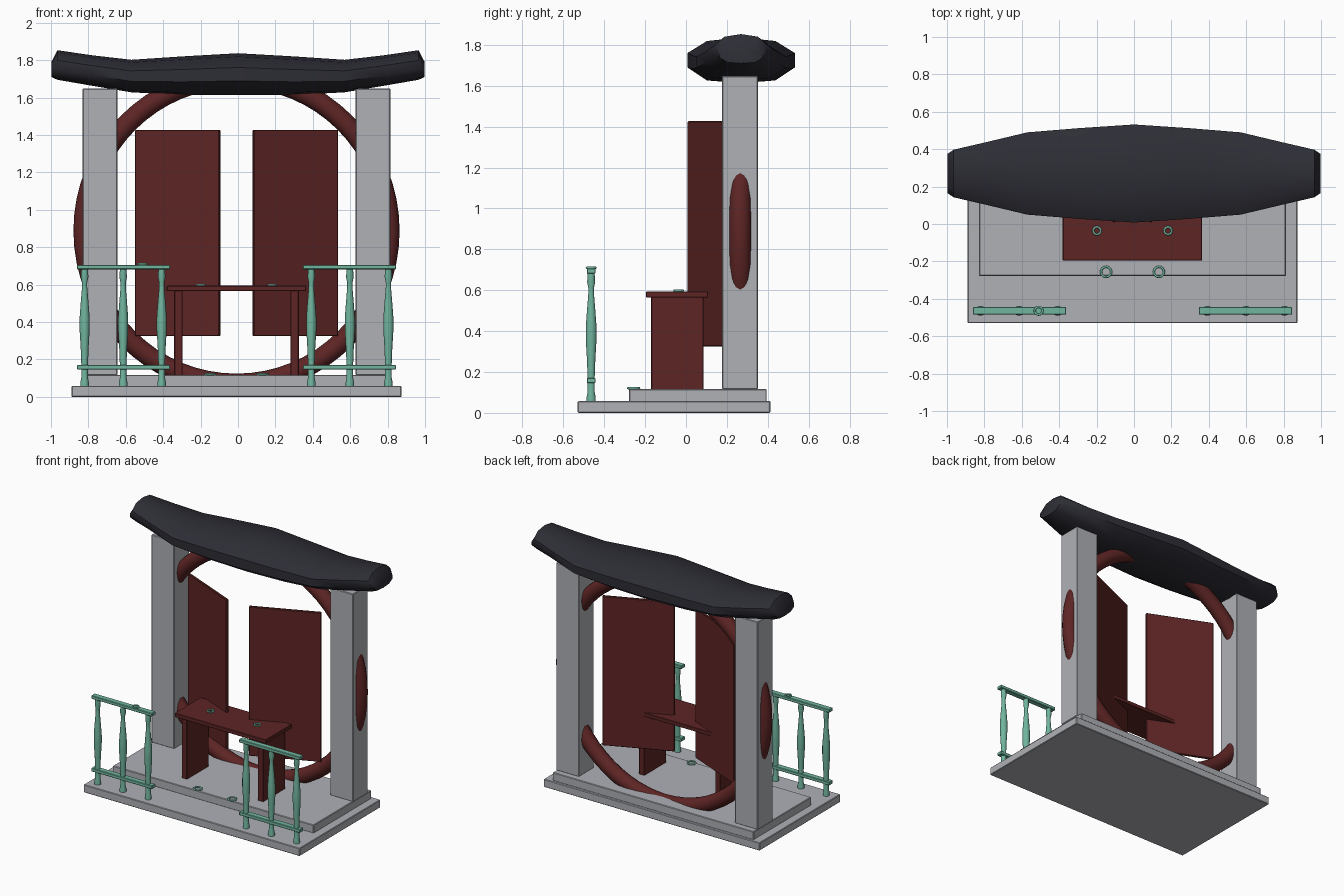
import bpy, bmesh, math
from mathutils import Matrix, Vector

cube = bpy.data.objects.get("Cube")
if cube:
    bpy.data.objects.remove(cube, do_unlink=True)


def material(name, rgb):
    m = bpy.data.materials.new(name)
    m.use_nodes = True
    m.diffuse_color = (*rgb, 1)
    m.node_tree.nodes["Principled BSDF"].inputs["Base Color"].default_value = (*rgb, 1)
    return m


STONE = material("grey stone", (0.43, 0.44, 0.47))
WOOD = material("dark red wood", (0.112, 0.018, 0.018))
JADE = material("jade green", (0.165, 0.46, 0.345))
TILE = material("charcoal roof", (0.026, 0.026, 0.036))


def finish(name, bm, mat, smooth=False):
    bmesh.ops.recalc_face_normals(bm, faces=bm.faces[:])
    mesh = bpy.data.meshes.new(name)
    bm.to_mesh(mesh)
    bm.free()
    mesh.materials.append(mat)
    ob = bpy.data.objects.new(name, mesh)
    bpy.context.collection.objects.link(ob)
    if smooth:
        bpy.ops.object.select_all(action="DESELECT")
        ob.select_set(True)
        bpy.context.view_layer.objects.active = ob
        bpy.ops.object.shade_smooth_by_angle(angle=math.radians(50))
    return ob


def box(name, xs, ys, zs, mat, bevel=0.004):
    """Box between the given x, y and z limits, with softened edges."""
    bm = bmesh.new()
    bmesh.ops.create_cube(bm, size=1)
    lo, hi = Vector((xs[0], ys[0], zs[0])), Vector((xs[1], ys[1], zs[1]))
    for v in bm.verts:
        v.co = Vector([(lo[i] + hi[i]) / 2 + v.co[i] * (hi[i] - lo[i]) for i in range(3)])
    bmesh.ops.bevel(bm, geom=bm.edges[:], offset=bevel, segments=1, affect="EDGES")
    return finish(name, bm, mat)


def loft(bm, rings, closed=False):
    """Skin a list of point rings; cap the ends unless the loop is closed."""
    rows = [[bm.verts.new(p) for p in ring] for ring in rings]
    pairs = list(zip(rows, rows[1:])) + ([(rows[-1], rows[0])] if closed else [])
    for a, b in pairs:
        for i in range(len(a)):
            j = (i + 1) % len(a)
            bm.faces.new((a[i], a[j], b[j], b[i]))
    if not closed:
        bm.faces.new(rows[0])
        bm.faces.new(rows[-1])


def torus(name, centre, major, minor, mat, n, k, upright=False):
    rings = []
    turn = Matrix.Rotation(math.pi / 2, 3, "X") if upright else Matrix.Identity(3)
    for i in range(n):
        a = math.tau * i / n
        ring = []
        for j in range(k):
            b = math.tau * j / k
            r = major + minor * math.cos(b)
            p = Vector((r * math.cos(a), r * math.sin(a), minor * math.sin(b)))
            ring.append(turn @ p + Vector(centre))
        rings.append(ring)
    bm = bmesh.new()
    loft(bm, rings, closed=True)
    return finish(name, bm, mat, smooth=True)


def turned_post(name, x, y, profile, mat, sides=14):
    bm = bmesh.new()
    loft(bm, [[(x + r * math.cos(math.tau * i / sides), y + r * math.sin(math.tau * i / sides), z)
               for i in range(sides)] for r, z in profile])
    return finish(name, bm, mat, smooth=True)


MID = -0.008  # centre line of everything below the roof

# Stone base and step
box("base_slab", (-0.89, 0.874), (-0.53, 0.413), (0, 0.058), STONE)
box("upper_step", (-0.828, 0.812), (-0.278, 0.395), (0.055, 0.117), STONE)

# Round gate frame
torus("round_gate", (MID, 0.265, 0.888), 0.818, 0.054, WOOD, 64, 16, upright=True)

POST = [(0.023, 0.055), (0.023, 0.075), (0.018, 0.10), (0.018, 0.18), (0.021, 0.26),
        (0.027, 0.36), (0.027, 0.42), (0.021, 0.50), (0.014, 0.585), (0.014, 0.61),
        (0.020, 0.64), (0.017, 0.69)]

for side, s in (("left", 1), ("right", -1)):
    def span(a, b):
        return sorted((MID + s * a, MID + s * b))

    # Pillar
    box(side + "_pillar", span(0.637, 0.823), (0.177, 0.351), (0.115, 1.648), STONE)

    # Door leaf, swung forward at its inner edge
    inner, outer = Vector((MID + s * 0.088, 0.016, 0)), Vector((MID + s * 0.541, 0.211, 0))
    along = outer - inner
    door = box(side + "_door", (0, along.length), (-0.01, 0.01), (0.325, 1.427), WOOD)
    door.data.transform(Matrix.Translation(inner)
                        @ Matrix.Rotation(math.atan2(along.y, along.x), 4, "Z"))

    # Table leg slab
    box(side + "_table_leg", span(0.289, 0.333), (-0.17, 0.085), (0.115, 0.57), WOOD, 0.003)

    # Railing with turned posts
    for label, z0, z1 in (("top", 0.682, 0.706), ("lower", 0.146, 0.171)):
        box(side + "_" + label + "_rail", span(0.355, 0.852), (-0.485, -0.443), (z0, z1), JADE, 0.003)
    for i in range(3):
        turned_post(f"{side}_railing_post_{i + 1}", MID + s * (0.4 + 0.206 * i), -0.464, POST, JADE)

    # Small rings on the table and the step
    torus(side + "_table_ring", (MID + s * 0.19, -0.036, 0.598), 0.02, 0.006, JADE, 20, 8)
    torus(side + "_step_ring", (MID + s * 0.141, -0.256, 0.121), 0.027, 0.006, JADE, 24, 8)

torus("railing_ring", (-0.51, -0.464, 0.710), 0.021, 0.006, JADE, 20, 8)

# Table top
box("table_top", (-0.381, 0.364), (-0.196, 0.108), (0.565, 0.594), WOOD, 0.003)

# Upswept roof: one cross-section lofted along x, mirrored about the middle
SECTION = [(1, -0.32), (1, 0.32), (0.64, 0.84), (0, 1), (-0.64, 0.84),
           (-1, 0.32), (-1, -0.32), (-0.64, -0.88), (0, -1), (0.64, -0.88)]
# x, half depth, bottom, top
HALF = [(0, 0.262, 1.613, 1.837), (0.3, 0.242, 1.614, 1.82), (0.57, 0.22, 1.628, 1.802),
        (0.78, 0.17, 1.663, 1.826), (0.965, 0.127, 1.695, 1.853), (0.998, 0.105, 1.71, 1.79)]
stations = [(-x, d, b, t) for x, d, b, t in HALF[:0:-1]] + HALF
bm = bmesh.new()
loft(bm, [[(x, 0.27 + d * u, (b + t) / 2 + (t - b) / 2 * v) for u, v in SECTION]
          for x, d, b, t in stations])
finish("roof", bm, TILE, smooth=True)
